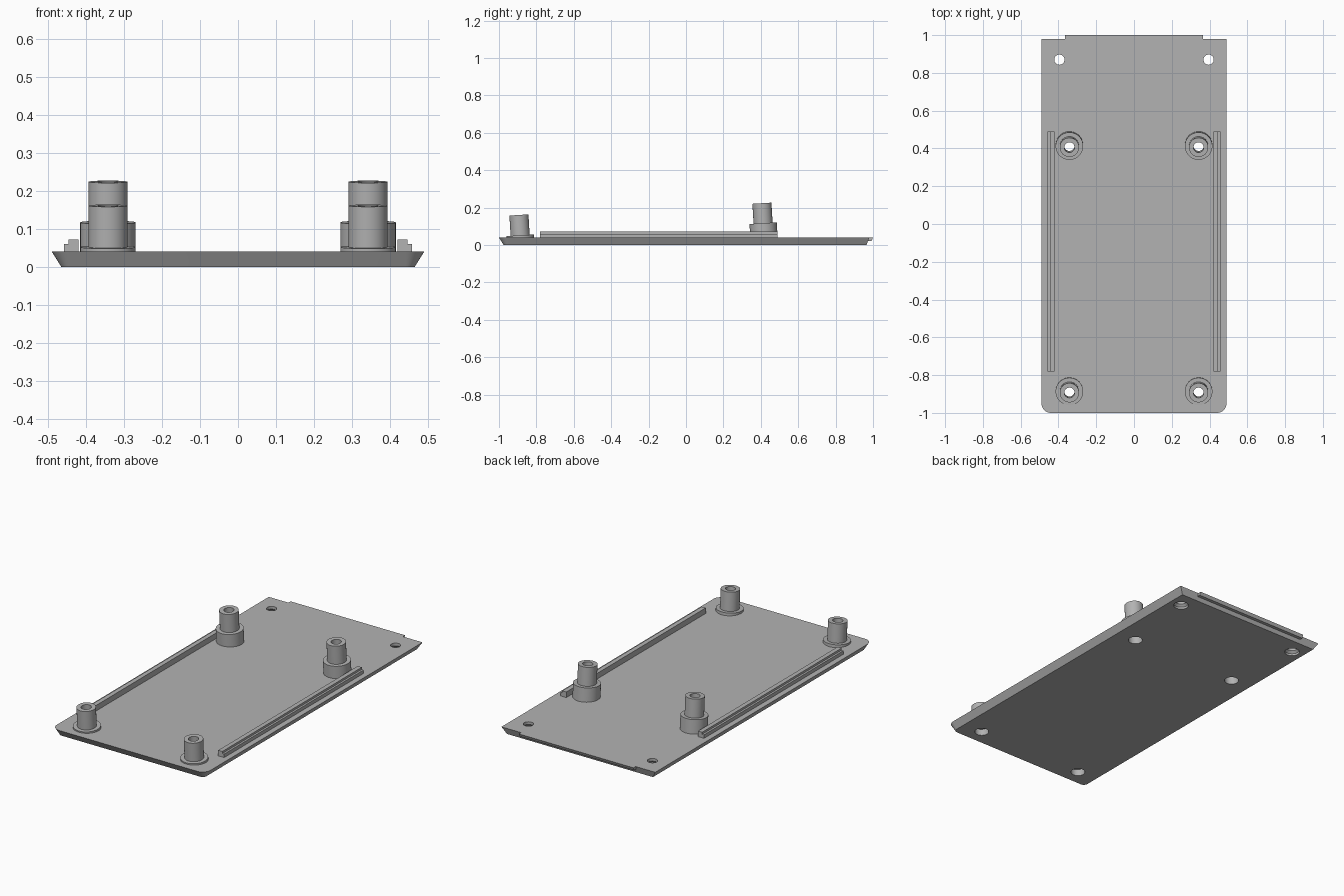
import bpy, bmesh, math
from mathutils import Matrix

old = bpy.data.objects.get("Cube")
if old:
    bpy.data.objects.remove(old, do_unlink=True)

GREY = (0.45, 0.45, 0.45, 1)
grey = bpy.data.materials.new("plastic_grey")
grey.use_nodes = True
grey.diffuse_color = GREY
grey.node_tree.nodes["Principled BSDF"].inputs["Base Color"].default_value = GREY

TOP = 0.04                    # plate thickness
TILT = math.radians(3.5)      # posts lean towards the front
SIDES = 40


def finish(name, bm, matrix=None):
    bmesh.ops.recalc_face_normals(bm, faces=bm.faces[:])
    if matrix:
        bm.transform(matrix)
    mesh = bpy.data.meshes.new(name)
    bm.to_mesh(mesh)
    bm.free()
    mesh.materials.append(grey)
    obj = bpy.data.objects.new(name, mesh)
    bpy.context.collection.objects.link(obj)
    return obj


def loft(name, rings, matrix=None, closed=False):
    """Join rings of points; cap the ends, or join last to first."""
    bm = bmesh.new()
    loops = [[bm.verts.new(p) for p in ring] for ring in rings]
    n = len(loops[0])
    pairs = list(zip(loops, loops[1:]))
    if closed:
        pairs.append((loops[-1], loops[0]))
    else:
        bm.faces.new(loops[0])
        bm.faces.new(loops[-1])
    for a, b in pairs:
        for i in range(n):
            j = (i + 1) % n
            bm.faces.new((a[i], a[j], b[j], b[i]))
    return finish(name, bm, matrix)


def lathe(name, profile, matrix, closed=False):
    angles = [2 * math.pi * i / SIDES for i in range(SIDES)]
    rings = [[(r * math.cos(a), r * math.sin(a), z) for a in angles] for r, z in profile]
    return loft(name, rings, matrix, closed)


def extrude_x(name, section, x0, x1):
    return loft(name, [[(x, y, z) for y, z in section] for x in (x0, x1)])


def smooth(obj):
    bpy.ops.object.select_all(action="DESELECT")
    obj.select_set(True)
    bpy.context.view_layer.objects.active = obj
    bpy.ops.object.shade_smooth_by_angle(angle=math.radians(30))


def plate_outline(radius, back, z):
    """Square at the back, rounded corners at the front."""
    cx, cy = 0.44, -0.95
    pts = [(cx + radius, back, z), (-cx - radius, back, z)]
    for sx, start in ((-1, math.pi), (1, 1.5 * math.pi)):
        for i in range(9):
            a = start + i * math.pi / 16
            pts.append((sx * cx + radius * math.cos(a), cy + radius * math.sin(a), z))
    return pts


# Base plate with sloping edges
plate = loft("base_plate", [plate_outline(0.025, 0.965, 0), plate_outline(0.05, 0.98, TOP)])

# Lip along the back edge
extrude_x("back_lip", [(0.98, TOP), (1.0, TOP), (0.992, 0.022), (0.973, 0.022)], -0.365, 0.365)

cutters = []
for side, s in (("left", 1), ("right", -1)):
    # Hollow screw posts: y, collar height, post height, counterbore height
    for end, y, collar, height, bore in (("front", -0.886, 0.012, 0.121, 0.0),
                                         ("back", 0.417, 0.077, 0.184, 0.05)):
        place = Matrix.Translation((s * 0.342, y, TOP)) @ Matrix.Rotation(TILT, 4, "X")
        profile = [(0.038, -0.02), (0.073, -0.02), (0.073, collar), (0.051, collar),
                   (0.051, height), (0.027, height), (0.027, bore), (0.038, bore)]
        smooth(lathe(f"{end}_{side}_screw_post", profile, place, closed=True))
        cutters.append(lathe("post_hole_cutter", [(0.038, -0.1), (0.038, 0.05)], place))

    # Countersunk holes in the back corners
    place = Matrix.Translation((s * 0.395, 0.87, 0))
    cutters.append(lathe("corner_hole_cutter",
                         [(0.04, -0.02), (0.04, 0.012), (0.027, 0.024), (0.027, 0.08)], place))

    # Stepped side rail
    section = [(0.42, 0.03), (0.458, 0.03), (0.458, 0.06),
               (0.446, 0.06), (0.446, 0.072), (0.42, 0.072)]
    loft(f"{side}_rail", [[(s * x, y, z) for x, z in section] for y in (-0.78, 0.49)])

# Cut the holes through the plate
bpy.context.view_layer.objects.active = plate
for cutter in cutters:
    cutter.hide_render = True
    mod = plate.modifiers.new("hole", "BOOLEAN")
    mod.operation = "DIFFERENCE"
    mod.solver = "EXACT"
    mod.object = cutter
    bpy.ops.object.modifier_apply(modifier=mod.name)
    bpy.data.objects.remove(cutter, do_unlink=True)
smooth(plate)
